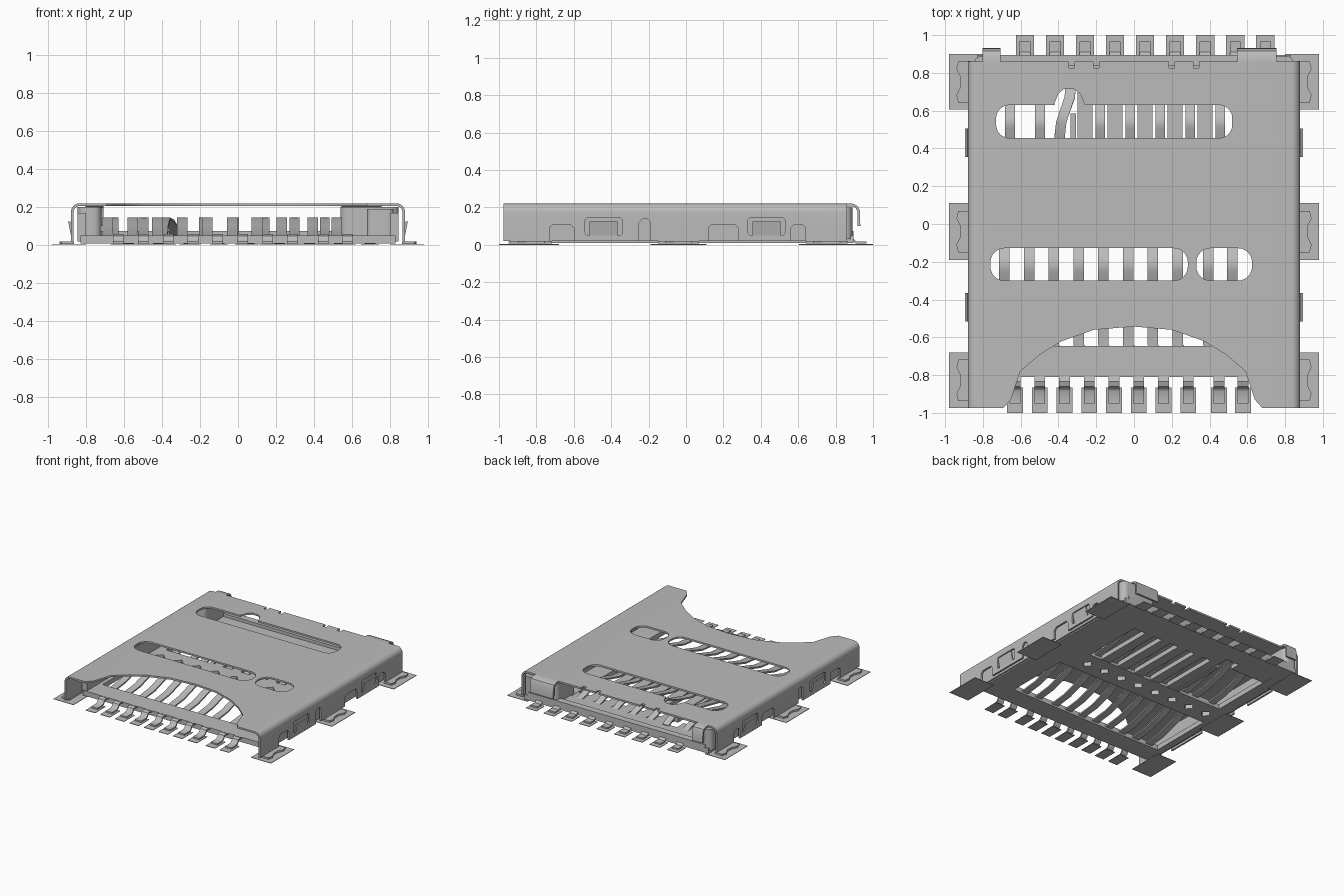
import bpy, bmesh, math
from mathutils import Vector

cube = bpy.data.objects.get("Cube")
if cube:
    bpy.data.objects.remove(cube)

metal = bpy.data.materials.new("plain grey")
metal.use_nodes = True
GREY = (0.5, 0.5, 0.5, 1)
metal.diffuse_color = GREY
metal.node_tree.nodes["Principled BSDF"].inputs["Base Color"].default_value = GREY


def prism(bm, pts, lo, hi, axis="z"):
    """Extrude a flat outline between lo and hi along an axis."""
    def place(p, h):
        return {"z": (p[0], p[1], h), "x": (h, p[0], p[1]), "y": (p[0], h, p[1])}[axis]
    a = [bm.verts.new(place(p, lo)) for p in pts]
    b = [bm.verts.new(place(p, hi)) for p in pts]
    n = len(pts)
    bm.faces.new(a[::-1])
    bm.faces.new(b)
    for i in range(n):
        bm.faces.new((a[i], a[(i + 1) % n], b[(i + 1) % n], b[i]))


def rect(x0, x1, y0, y1):
    return [(x0, y0), (x1, y0), (x1, y1), (x0, y1)]


def rounded(x0, x1, y0, y1, r, steps=6):
    pts = []
    for k, (cx, cy) in enumerate(rect(x0 + r, x1 - r, y0 + r, y1 - r)):
        for s in range(steps + 1):
            t = math.pi + (k + s / steps) * math.pi / 2
            pts.append((cx + r * math.cos(t), cy + r * math.sin(t)))
    return pts


def box(bm, x0, x1, y0, y1, z0, z1):
    prism(bm, rect(x0, x1, y0, y1), z0, z1)


def ribbon(bm, path, width, thick=0.012):
    """Strip of sheet metal, width along x, following a bent path."""
    rings = []
    path = [Vector(p) for p in path]
    for i, p in enumerate(path):
        d = path[min(i + 1, len(path) - 1)] - path[max(i - 1, 0)]
        n = Vector((0, -d.z, d.y)).normalized() * thick / 2
        w = Vector((width / 2, 0, 0))
        rings.append([bm.verts.new(v) for v in (p - w - n, p + w - n, p + w + n, p - w + n)])
    for a, b in zip(rings, rings[1:]):
        for k in range(4):
            bm.faces.new((a[k], a[(k + 1) % 4], b[(k + 1) % 4], b[k]))
    bm.faces.new(rings[0][::-1])
    bm.faces.new(rings[-1])


def finish(name, bm, smooth=False):
    bmesh.ops.recalc_face_normals(bm, faces=bm.faces)
    me = bpy.data.meshes.new(name)
    bm.to_mesh(me)
    bm.free()
    me.materials.append(metal)
    ob = bpy.data.objects.new(name, me)
    bpy.context.collection.objects.link(ob)
    bpy.ops.object.select_all(action="DESELECT")
    bpy.context.view_layer.objects.active = ob
    ob.select_set(True)
    if smooth:
        bpy.ops.object.shade_smooth_by_angle(angle=math.radians(35))
    return ob


def cut(ob, bm):
    cutter = finish("cutter", bm)
    cutter.hide_render = True
    bpy.context.view_layer.objects.active = ob
    mod = ob.modifiers.new("cut", "BOOLEAN")
    mod.operation, mod.solver, mod.object = "DIFFERENCE", "EXACT", cutter
    bpy.ops.object.modifier_apply(modifier="cut")
    bpy.data.objects.remove(cutter)


# Folded cover: rounded U profile run front to back
def u_profile(half, top, r):
    right = [(half, 0.02)]
    right += [(half - r + r * math.cos(t * math.pi / 12), top - r + r * math.sin(t * math.pi / 12))
              for t in range(7)]
    return right + [(-x, z) for x, z in reversed(right)]


bm = bmesh.new()
prism(bm, u_profile(0.88, 0.22, 0.045) + u_profile(0.866, 0.206, 0.031)[::-1], -0.975, 0.86, "y")
cover = finish("cover", bm)

# Openings in the top of the cover
bm = bmesh.new()
half_arc = [(0.68, -1.1), (0.68, -0.975), (0.64, -0.93), (0.59, -0.78), (0.485, -0.69),
            (0.37, -0.62), (0.2, -0.56)]
prism(bm, half_arc + [(0, -0.543)] + [(-x - 0.012, y) for x, y in reversed(half_arc)], 0.1, 0.3)
prism(bm, rounded(-0.76, 0.285, -0.3, -0.128, 0.075), 0.1, 0.3)
prism(bm, rounded(0.33, 0.625, -0.3, -0.128, 0.075), 0.1, 0.3)
slot = rounded(-0.73, 0.52, 0.455, 0.63, 0.07)
bump = [(-0.26, 0.63), (-0.285, 0.69), (-0.32, 0.715), (-0.37, 0.715), (-0.4, 0.69), (-0.425, 0.63)]
prism(bm, slot[:21] + bump + slot[21:], 0.1, 0.3)
for x in (-0.33, -0.2, 0.2, 0.33):
    prism(bm, rect(x - 0.015, x + 0.015, 0.825, 0.95), 0.1, 0.3)
cut(cover, bm)

# Side notches and latch windows
bm = bmesh.new()
for y0, y1, z in ((-0.73, -0.6, 0.11), (-0.25, -0.19, 0.14), (0.12, 0.28, 0.11), (0.56, 0.64, 0.11)):
    prism(bm, [(y0, -0.1), (y1, -0.1), (y1, z - 0.02), (y1 - 0.02, z), (y0 + 0.02, z), (y0, z - 0.02)],
          -1, 1, "x")
for y in (-0.44, 0.43):
    prism(bm, rounded(y - 0.1, y + 0.1, 0.05, 0.145, 0.02, 3), -1, 1, "x")
cut(cover, bm)
bpy.context.view_layer.objects.active = cover
cover.select_set(True)
bpy.ops.object.shade_smooth_by_angle(angle=math.radians(35))

# Latch tabs sprung out of the side windows
bm = bmesh.new()
for s in (-1, 1):
    for y in (-0.44, 0.43):
        prism(bm, [(s * 0.868, 0.05), (s * 0.88, 0.05), (s * 0.895, 0.125), (s * 0.883, 0.125)],
              y - 0.075, y + 0.075, "y")
finish("latch_tabs", bm)

# Mounting feet folded out from the cover, on thin solder pads
feet, pads = bmesh.new(), bmesh.new()
for s in (-1, 1):
    for y0, y1 in ((-0.975, -0.68), (-0.19, 0.11), (0.605, 0.9)):
        box(pads, *sorted((s * 0.8, s * 0.98)), y0, y1, 0, 0.004)
        m = (y0 + y1) / 2
        wave = [(0.865, m - 0.11), (0.93, m - 0.11), (0.94, m - 0.07), (0.918, m - 0.025),
                (0.918, m + 0.025), (0.94, m + 0.07), (0.93, m + 0.11), (0.865, m + 0.11)]
        prism(feet, [(s * x, y) for x, y in wave], 0.006, 0.02)
finish("mounting_feet", feet)

# Rear hooks curling down from the cover
bm = bmesh.new()
for x, w in ((-0.755, 0.095), (0.65, 0.21)):
    ribbon(bm, [(x, 0.84, 0.213), (x, 0.89, 0.213), (x, 0.912, 0.203), (x, 0.923, 0.18), (x, 0.925, 0.1)],
           w, 0.014)
finish("rear_hooks", bm, True)

# Base plate with two large openings
bm = bmesh.new()
prism(bm, rect(-0.83, 0.83, -0.81, 0.895), 0.01, 0.05)
base = finish("base_plate", bm)
bm = bmesh.new()
prism(bm, rect(-0.77, 0.63, -0.645, -0.11), -0.1, 0.2)
prism(bm, rect(-0.73, 0.53, 0.12, 0.72), -0.1, 0.2)
for i in range(8):
    x = -0.7 + i * 0.165
    prism(bm, [(x - 0.04, 0), (x, -0.04), (x + 0.04, 0), (x, 0.04)], -0.1, 0.2)
cut(base, bm)

# Ribs between the rear contacts
bm = bmesh.new()
for i in range(5):
    x = -0.26 + i * 0.159
    box(bm, x - 0.04, x + 0.04, 0.1, 0.74, 0.012, 0.05)
box(bm, -0.337, -0.307, 0.1, 0.585, 0.012, 0.05)
box(bm, -0.73, -0.42, 0.63, 0.74, 0.012, 0.048)
box(bm, -0.26, 0.53, 0.63, 0.74, 0.012, 0.048)
finish("base_ribs", bm)

# Walls of the base: low back wall, side rails, corner blocks
bm = bmesh.new()
box(bm, -0.8, 0.8, 0.84, 0.895, 0.03, 0.075)
for s in (-1, 1):
    box(bm, *sorted((s * 0.8, s * 0.845)), -0.8, 0.8, 0.02, 0.17)
prism(bm, rounded(-0.845, -0.72, 0.6, 0.89, 0.04), 0.03, 0.2)
prism(bm, rounded(0.54, 0.845, 0.64, 0.89, 0.04), 0.03, 0.2)
prism(bm, rounded(0.68, 0.82, -0.3, 0.7, 0.03), 0.03, 0.19)
finish("base_walls", bm, True)

# Front row of sprung contacts
bm = bmesh.new()
for x in [-0.63 + i * 0.131 for i in range(8)] + [0.45, 0.577]:
    k = x - 0.056
    box(pads, x - 0.042, x + 0.042, -1, -0.865, 0, 0.004)
    ribbon(bm, [(x, -0.95, 0.012), (x, -0.885, 0.012), (x, -0.868, 0.022), (x, -0.855, 0.045),
                (x, -0.835, 0.052), (x, -0.8, 0.04), (x, -0.7, 0.03), (k, -0.64, 0.03), (k, -0.5, 0.045),
                (k, -0.32, 0.1), (k, -0.25, 0.135), (k, -0.21, 0.14), (k, -0.17, 0.13), (k, -0.1, 0.09)],
           0.056)
finish("front_contacts", bm, True)

# Rear row of sprung contacts
bm = bmesh.new()
for i in range(9):
    x = -0.577 + i * 0.159
    k = x - 0.079
    box(pads, x - 0.048, x + 0.048, 0.895, 1, 0, 0.004)
    ribbon(bm, [(x, 0.965, 0.012), (x, 0.91, 0.012), (x, 0.89, 0.03), (x, 0.8, 0.035)], 0.058)
    if i < 2 or 2 < i < 8:
        ribbon(bm, [(k, 0.73, 0.04), (k, 0.63, 0.07), (k, 0.58, 0.125), (k, 0.55, 0.14), (k, 0.51, 0.135),
                    (k, 0.42, 0.095), (k, 0.25, 0.05), (k, 0.11, 0.035)], 0.052)
finish("rear_contacts", bm, True)

# Curved detection contact
bm = bmesh.new()
ribbon(bm, [(-0.335, 0.74, 0.05), (-0.34, 0.67, 0.09), (-0.365, 0.6, 0.13), (-0.385, 0.54, 0.14),
            (-0.395, 0.45, 0.1), (-0.4, 0.11, 0.035)], 0.055)
finish("detect_contact", bm, True)
finish("solder_pads", pads)
